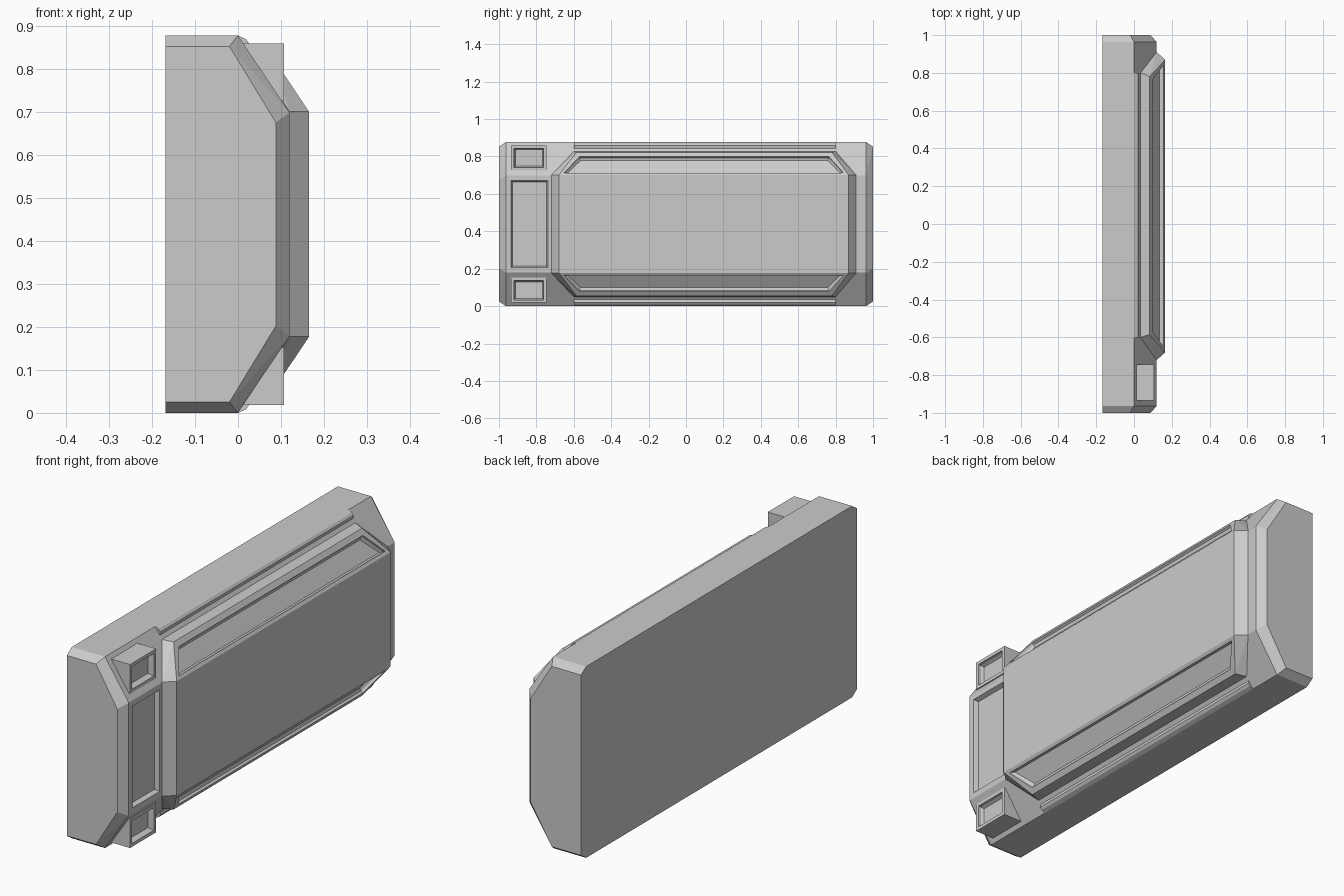
import bpy, bmesh
from mathutils import Vector
from math import radians

if "Cube" in bpy.data.objects:
    bpy.data.objects.remove(bpy.data.objects["Cube"])

H = 0.877  # full height


def both(pts):
    """Add the copies mirrored about mid height."""
    return pts + [(x, y, H - z) for x, y, z in pts]


def box(x0, x1, y0, y1, z0, z1):
    return [(x, y, z) for x in (x0, x1) for y in (y0, y1) for z in (z0, z1)]


def hull(name, pts, recesses=()):
    """Convex solid; recesses = (face normal, margin, wall slope, depth)."""
    bm = bmesh.new()
    for p in pts:
        bm.verts.new(p)
    bmesh.ops.remove_doubles(bm, verts=bm.verts, dist=1e-5)
    bmesh.ops.convex_hull(bm, input=bm.verts)
    bmesh.ops.dissolve_limit(bm, angle_limit=radians(1.5), verts=bm.verts, edges=bm.edges)
    bmesh.ops.recalc_face_normals(bm, faces=bm.faces)
    for n, margin, wall, depth in recesses:
        n = Vector(n).normalized()
        f = max(bm.faces, key=lambda f: f.normal.dot(n))
        bmesh.ops.inset_individual(bm, faces=[f], thickness=margin)
        bmesh.ops.inset_individual(bm, faces=[f], thickness=0.0005, depth=-depth * 0.5)
        bmesh.ops.inset_individual(bm, faces=[f], thickness=wall, depth=-depth * 0.5)
    me = bpy.data.meshes.new(name)
    bm.to_mesh(me)
    bm.free()
    ob = bpy.data.objects.new(name, me)
    bpy.context.collection.objects.link(ob)
    return ob


def cut(target, cutter):
    m = target.modifiers.new("cut", "BOOLEAN")
    m.operation, m.solver, m.object = "DIFFERENCE", "EXACT", cutter
    bpy.context.view_layer.objects.active = target
    bpy.ops.object.modifier_apply(modifier=m.name)
    bpy.data.objects.remove(cutter)


# Main body: chamfered slab with bevelled ends
full = [(-0.168, H), (0, H), (0.12, 0.698)]
end = [(-0.168, 0.852), (-0.02, 0.852), (0.088, 0.675)]
pts = []
for s in (-1, 1):
    pts += [(x, s * 0.963, z) for x, z in full] + [(x, s * 1.0, z) for x, z in end]
body = hull("body", both(pts))

# Sunken panel beside the raised plate
wide = [(0.13, y, z) for y in (-0.94, -0.735) for z in (0.202, 0.675)]
deep = [(0.10, y, z) for y in (-0.928, -0.747) for z in (0.214, 0.663)]
cut(body, hull("panel_cutter", wide + deep))

# Small socket blocks above and below the sunken panel
for name, z0, z1 in (("upper_socket", 0.725, 0.859), ("lower_socket", H - 0.859, H - 0.725)):
    corners = box(0.005, 0.107, -0.935, -0.745, z0, z1)
    cut(body, hull("socket_cutter", corners))
    hull(name, corners, [((1, 0, 0), 0.022, 0.01, 0.026)])

# Raised plate wrapping the front and both slopes, with slot recesses
plate = [(0.035, -0.60, 0.827), (0.035, 0.80, 0.827),
         (0.12, -0.72, 0.70), (0.12, 0.91, 0.70),
         (0.083, -0.585, 0.8225), (0.083, 0.78, 0.8225),
         (0.165, -0.68, 0.70), (0.165, 0.87, 0.70)]
hull("raised_plate", both(plate), [((0.83, 0, s * 0.555), 0.032, 0.012, 0.022) for s in (1, -1)])

# Thin lips along the top and bottom edges of the body
lip = [(-0.01, H), (0, H), (0.018, 0.869), (0.026, 0.858), (0.023, 0.843), (0.0, 0.843)]
for name, flip in (("upper_lip", False), ("lower_lip", True)):
    hull(name, [(x, y, H - z if flip else z) for x, z in lip for y in (-0.60, 0.80)])
